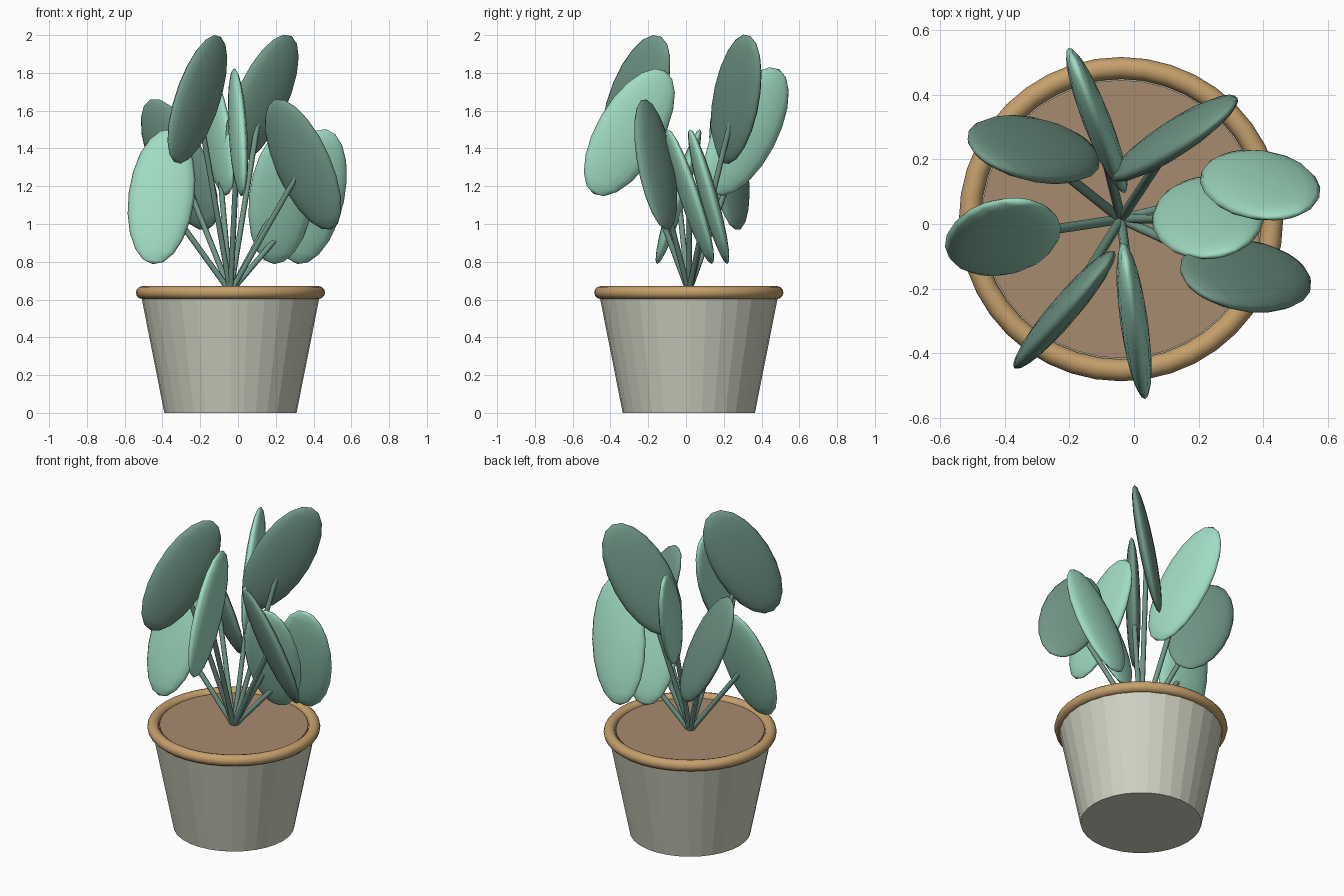
import bpy, math
from mathutils import Vector, Matrix

if "Cube" in bpy.data.objects:
    bpy.data.objects.remove(bpy.data.objects["Cube"])

CX, CY = -0.04, 0.015          # pot axis


def material(name, rgb):
    m = bpy.data.materials.new(name)
    m.diffuse_color = (*rgb, 1)
    m.use_nodes = True
    m.node_tree.nodes["Principled BSDF"].inputs["Base Color"].default_value = m.diffuse_color
    return m


POT = material("pale_clay", (0.63, 0.64, 0.53))
RIM = material("tan_rim", (0.56, 0.35, 0.15))
SOIL = material("brown_soil", (0.39, 0.26, 0.16))
LIGHT = material("light_green", (0.35, 0.71, 0.54))
DARK = material("dark_green", (0.17, 0.32, 0.25))


def finish(name, mat, smooth=False):
    ob = bpy.context.object
    ob.name = name
    ob.data.materials.append(mat)
    if smooth:
        bpy.ops.object.shade_smooth()
    return ob


def stem(name, start, end, radius, mat):
    axis = end - start
    bpy.ops.mesh.primitive_cylinder_add(vertices=8, radius=radius, depth=axis.length,
                                        location=(start + end) / 2)
    ob = finish(name, mat)
    ob.rotation_euler = axis.to_track_quat('Z', 'Y').to_euler()
    bpy.ops.object.shade_smooth_by_angle(angle=math.radians(50))


def leaf(name, centre, lean, across, mat):
    """Flattened ellipsoid: long axis along lean, blade spread along across."""
    d = Vector(lean).normalized()
    m = Vector((*across, 0))
    m = (m - d * m.dot(d)).normalized()
    n = d.cross(m)
    bpy.ops.mesh.primitive_uv_sphere_add(segments=16, ring_count=10, radius=1)
    ob = finish(name, mat, True)
    turn = Matrix((m, n, d)).transposed().to_4x4()
    size = Matrix.Diagonal((0.175, 0.043, 0.378, 1))
    ob.data.transform(turn @ size)
    ob.location = centre


# Pot body, rim and soil
bpy.ops.mesh.primitive_cone_add(vertices=32, radius1=0.35, radius2=0.475, depth=0.63,
                                location=(CX, CY, 0.315))
finish("pot", POT)
bpy.ops.mesh.primitive_torus_add(major_segments=40, minor_segments=12, major_radius=0.467,
                                 minor_radius=0.034, location=(CX, CY, 0.637))
finish("rim", RIM, True)
bpy.ops.mesh.primitive_cylinder_add(vertices=40, radius=0.43, depth=0.05,
                                    location=(CX, CY, 0.625))
finish("soil", SOIL)

# Leaves: centre, long-axis direction, blade direction in plan, colour
leaves = [
    ((-0.115, 0.32, 1.49), (-0.18, 0.46, 0.87), (-0.36, 0.93), LIGHT),
    ((0.125, 0.265, 1.66), (0.42, 0.20, 0.885), (0.77, 0.64), DARK),
    ((0.39, 0.12, 1.145), (0.20, -0.26, 0.94), (1.0, 0.10), LIGHT),
    ((0.23, 0.02, 1.145), (0.10, -0.31, 0.945), (1.0, 0.20), LIGHT),
    ((0.345, -0.16, 1.315), (-0.39, -0.13, 0.90), (0.87, -0.50), DARK),
    ((0.0, -0.30, 1.485), (-0.07, 0.50, 0.86), (-0.14, 0.98), LIGHT),
    ((-0.215, -0.265, 1.66), (0.33, 0.36, 0.88), (0.62, 0.78), DARK),
    ((-0.405, -0.04, 1.145), (0.12, 0.30, 0.94), (1.0, 0.0), LIGHT),
    ((-0.31, 0.23, 1.315), (-0.40, -0.08, 0.90), (0.87, -0.50), DARK),
]
base = Vector((CX, CY, 0.64))
for i, (centre, lean, across, mat) in enumerate(leaves, 1):
    stem(f"stem_{i}", base, Vector(centre), 0.015, DARK)
    leaf(f"leaf_{i}", centre, lean, across, mat)
